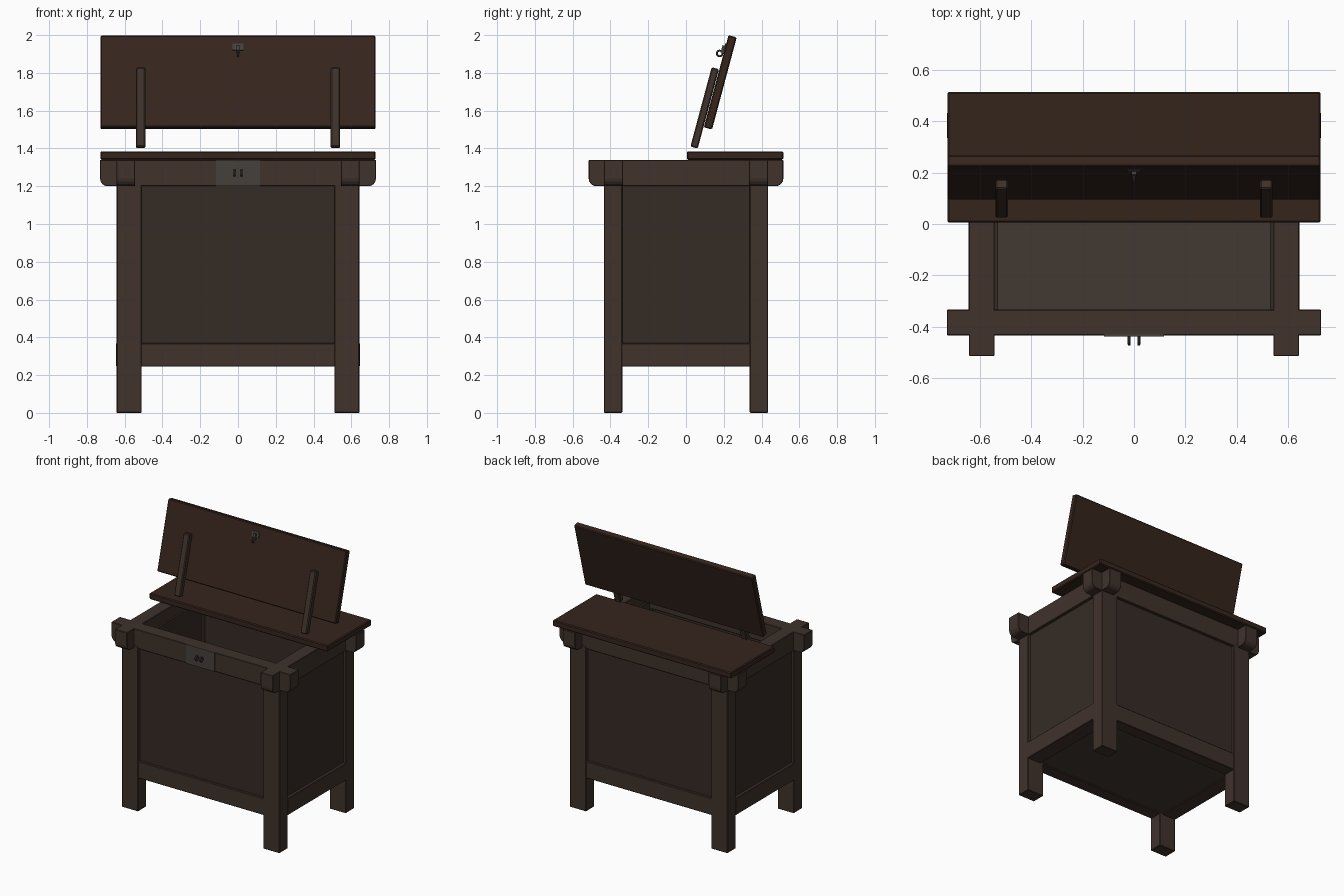
import bpy, bmesh, math
from mathutils import Matrix

if "Cube" in bpy.data.objects:
    bpy.data.objects.remove(bpy.data.objects["Cube"])

def material(name, rgb):
    m = bpy.data.materials.new(name)
    m.diffuse_color = (*rgb, 1)
    m.use_nodes = True
    m.node_tree.nodes["Principled BSDF"].inputs["Base Color"].default_value = m.diffuse_color
    return m

LID = material("lid_wood", (0.036, 0.018, 0.012))
FRAME = material("frame_wood", (0.050, 0.032, 0.024))
PANEL = material("panel_wood", (0.036, 0.024, 0.018))
FLOOR = material("floor_wood", (0.055, 0.040, 0.031))
METAL = material("iron", (0.060, 0.052, 0.046))

def finish(name, bm, mat, bevel=0.0):
    bmesh.ops.recalc_face_normals(bm, faces=bm.faces)
    me = bpy.data.meshes.new(name)
    bm.to_mesh(me)
    bm.free()
    me.materials.append(mat)
    ob = bpy.data.objects.new(name, me)
    bpy.context.collection.objects.link(ob)
    if bevel:
        b = ob.modifiers.new("bevel", 'BEVEL')
        b.width, b.segments = bevel, 1
    return ob

def box(name, x, y, z, mat, bevel=0.0):
    """Box between the given (min, max) ranges, origin at its centre."""
    bm = bmesh.new()
    bmesh.ops.create_cube(bm, size=1)
    bmesh.ops.scale(bm, vec=(x[1] - x[0], y[1] - y[0], z[1] - z[0]), verts=bm.verts)
    ob = finish(name, bm, mat, bevel)
    ob.location = (sum(x) / 2, sum(y) / 2, sum(z) / 2)
    return ob

def span(s, a, b):
    return tuple(sorted((s * a, s * b)))

def rail(name, half, width, offset, along_y):
    """Top rail with rounded lower corners at both protruding ends."""
    z0, z1, r = 1.20, 1.34, 0.04
    arc = [(half - r + r * math.sin(a), z0 + r - r * math.cos(a))
           for a in [math.radians(22.5 * i) for i in range(5)]]
    right = arc + [(half, z1)]
    prof = right + [(-u, z) for u, z in reversed(right)]
    bm = bmesh.new()
    face = bm.faces.new([bm.verts.new((u, -width / 2, z)) for u, z in prof])
    ext = bmesh.ops.extrude_face_region(bm, geom=[face])
    moved = [v for v in ext['geom'] if isinstance(v, bmesh.types.BMVert)]
    bmesh.ops.translate(bm, vec=(0, width, 0), verts=moved)
    if along_y:
        bmesh.ops.rotate(bm, matrix=Matrix.Rotation(math.pi / 2, 3, 'Z'), verts=bm.verts)
    ob = finish(name, bm, FRAME, 0.003)
    ob.location = (offset, 0, 0) if along_y else (0, offset, 0)

def ring(name, loc, big, small):
    """Small iron ring standing in the yz plane."""
    bpy.ops.mesh.primitive_torus_add(major_radius=big, minor_radius=small, major_segments=16,
                                     minor_segments=8, location=loc,
                                     rotation=(0, math.pi / 2, 0))
    ob = bpy.context.object
    ob.name = name
    ob.data.materials.append(METAL)
    bpy.ops.object.shade_smooth_by_angle()

# Legs
for sx, a in ((-1, "left"), (1, "right")):
    for sy, b in ((-1, "front"), (1, "back")):
        box(f"{b}_{a}_leg", span(sx, 0.51, 0.643), span(sy, 0.337, 0.435),
            (0, 1.22), FRAME, 0.004)

# Long sides: top rail, bottom rail and panel
for s, n in ((-1, "front"), (1, "back")):
    rail(f"{n}_top_rail", 0.73, 0.10, s * 0.384, False)
    box(f"{n}_bottom_rail", (-0.515, 0.515), span(s, 0.34, 0.431), (0.245, 0.37), FRAME, 0.004)
    box(f"{n}_panel", (-0.53, 0.53), span(s, 0.345, 0.413), (0.34, 1.25), PANEL)

# Short sides
for s, n in ((-1, "left"), (1, "right")):
    rail(f"{n}_top_rail", 0.515, 0.10, s * 0.594, True)
    box(f"{n}_bottom_rail", span(s, 0.53, 0.645), (-0.343, 0.343), (0.245, 0.37), FRAME, 0.004)
    box(f"{n}_panel", span(s, 0.53, 0.623), (-0.35, 0.35), (0.34, 1.25), PANEL)

# Floor of the chest
box("floor", (-0.54, 0.54), (-0.36, 0.36), (0.255, 0.30), FLOOR)

# Fixed rear half of the top
box("fixed_lid", (-0.728, 0.728), (0.005, 0.515), (1.34, 1.385), LID, 0.006)

# Open front half of the top, leaning back, with two battens
TILT = -math.radians(15)
lid = box("raised_lid", (-0.728, 0.728), (0.159, 0.204), (1.4975, 2.0025), LID, 0.006)
lid.rotation_euler.x = TILT
for s, n in ((-1, "left"), (1, "right")):
    bat = box(f"{n}_batten", span(s, 0.491, 0.54), (0.079, 0.119), (1.3975, 1.8325), FRAME, 0.006)
    bat.rotation_euler.x = TILT

# Hasp on the lid
plate = box("hasp_plate", (-0.028, 0.028), (0.203, 0.214), (1.918, 1.955), METAL)
plate.rotation_euler.x = TILT
stem = box("hasp_stem", (-0.009, 0.009), (0.188, 0.206), (1.905, 1.945), METAL)
stem.rotation_euler.x = TILT
ring("hasp_ring", (0, 0.178, 1.903), 0.015, 0.005)

# Lock plate with two staples
box("lock_plate", (-0.117, 0.117), (-0.438, -0.43), (1.20, 1.34), METAL)
for s, n in ((-1, "left"), (1, "right")):
    ring(f"{n}_staple", (s * 0.019, -0.455, 1.27), 0.014, 0.006)
